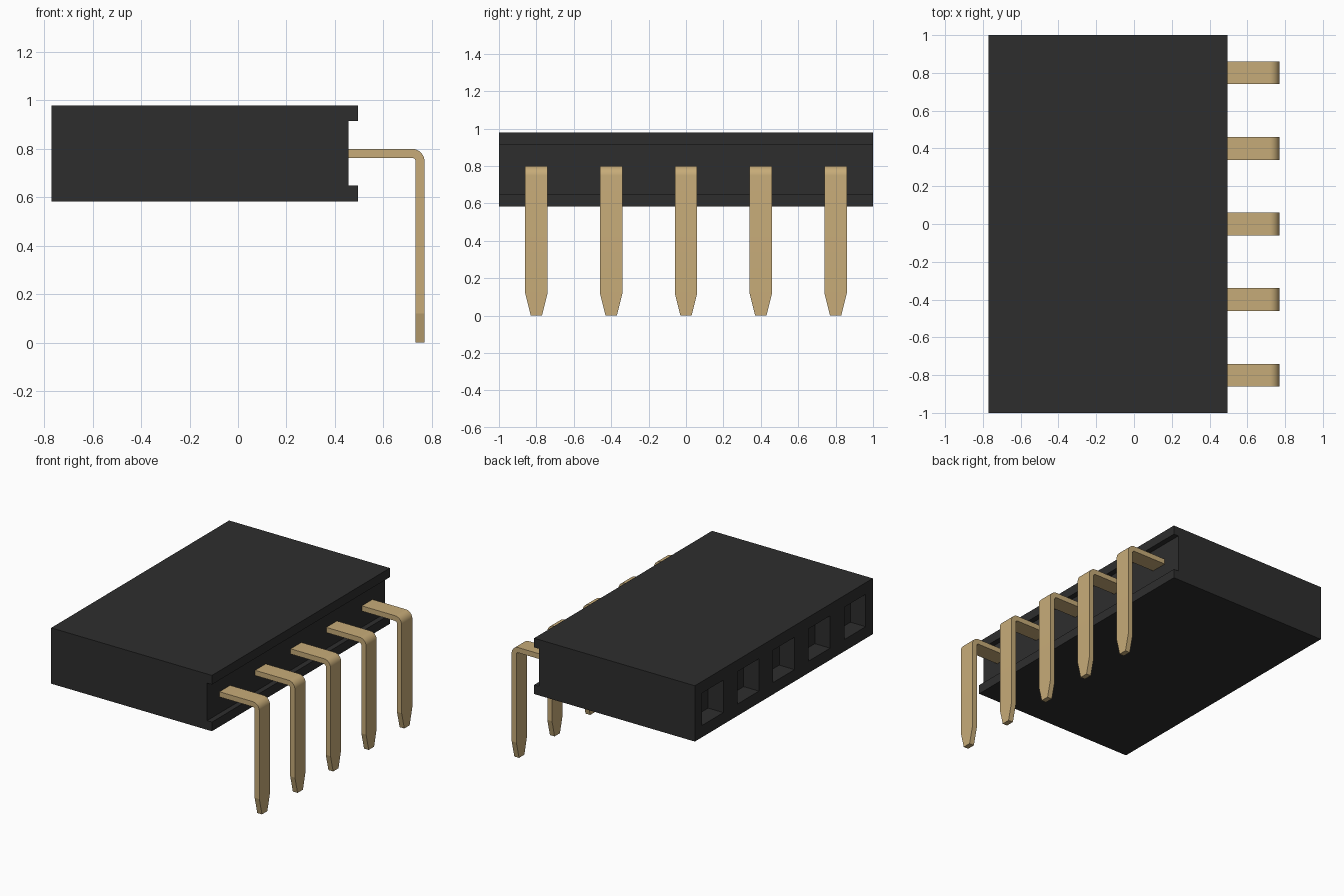
import bpy, bmesh, math

cube = bpy.data.objects.get("Cube")
if cube:
    bpy.data.objects.remove(cube, do_unlink=True)


def material(name, rgb):
    m = bpy.data.materials.new(name)
    m.use_nodes = True
    m.diffuse_color = (*rgb, 1)
    bsdf = m.node_tree.nodes["Principled BSDF"]
    bsdf.inputs["Base Color"].default_value = (*rgb, 1)
    bsdf.inputs["Roughness"].default_value = 0.6
    return m


black = material("black plastic", (0.027, 0.027, 0.027))
gold = material("gold metal", (0.57, 0.41, 0.19))


def add_object(name, bm, mat=None):
    bmesh.ops.recalc_face_normals(bm, faces=bm.faces)
    mesh = bpy.data.meshes.new(name)
    bm.to_mesh(mesh)
    bm.free()
    ob = bpy.data.objects.new(name, mesh)
    bpy.context.collection.objects.link(ob)
    if mat:
        mesh.materials.append(mat)
    return ob


def loft(rings):
    """Closed tube through equal-sized rings of points, capped at both ends."""
    bm = bmesh.new()
    loops = [[bm.verts.new(p) for p in ring] for ring in rings]
    n = len(loops[0])
    for a, b in zip(loops, loops[1:]):
        for i in range(n):
            j = (i + 1) % n
            bm.faces.new((a[i], a[j], b[j], b[i]))
    bm.faces.new(loops[0])
    bm.faces.new(loops[-1])
    return bm


PIN_YS = [-0.8 + 0.4 * i for i in range(5)]

# Housing: grooved profile run along y
profile = [(-0.77, 0.583), (0.495, 0.583), (0.495, 0.648), (0.457, 0.648),
           (0.457, 0.915), (0.495, 0.915), (0.495, 0.98), (-0.77, 0.98)]
housing = add_object("housing", loft([[(x, y, z) for x, z in profile] for y in (-1, 1)]), black)

# Square sockets sunk into the mating face
bm = bmesh.new()
for y in PIN_YS:
    box = bmesh.ops.create_cube(bm, size=1)["verts"]
    bmesh.ops.scale(bm, vec=(0.24, 0.24, 0.23), verts=box)
    bmesh.ops.translate(bm, vec=(-0.77, y, 0.782), verts=box)
cutter = add_object("socket_cutter", bm)
cutter.hide_render = True
cut = housing.modifiers.new("sockets", "BOOLEAN")
cut.operation = "DIFFERENCE"
cut.solver = "EXACT"
cut.object = cutter
bpy.context.view_layer.objects.active = housing
bpy.ops.object.modifier_apply(modifier=cut.name)
bpy.data.objects.remove(cutter, do_unlink=True)

# Right-angle pins: (outer, inner, half width) stations from housing to tip
HALF, T, R, STEPS = 0.06, 0.037, 0.052, 10
X, Z = 0.77, 0.80
stations = [((0.44, Z), (0.44, Z - T), HALF)]
for i in range(STEPS + 1):
    a = math.pi / 2 * (1 - i / STEPS)
    c, s = math.cos(a), math.sin(a)
    cx, cz = X - R, Z - R
    stations.append(((cx + R * c, cz + R * s), (cx + (R - T) * c, cz + (R - T) * s), HALF))
stations += [((X, z), (X - T, z), w) for z, w in ((0.12, HALF), (0.0, 0.03))]

for k, y in enumerate(PIN_YS):
    rings = [[(o[0], y - w, o[1]), (o[0], y + w, o[1]),
              (i[0], y + w, i[1]), (i[0], y - w, i[1])] for o, i, w in stations]
    pin = add_object(f"pin_{k + 1}", loft(rings), gold)
    bpy.ops.object.select_all(action="DESELECT")
    pin.select_set(True)
    bpy.context.view_layer.objects.active = pin
    bpy.ops.object.shade_smooth_by_angle(angle=math.radians(12))
